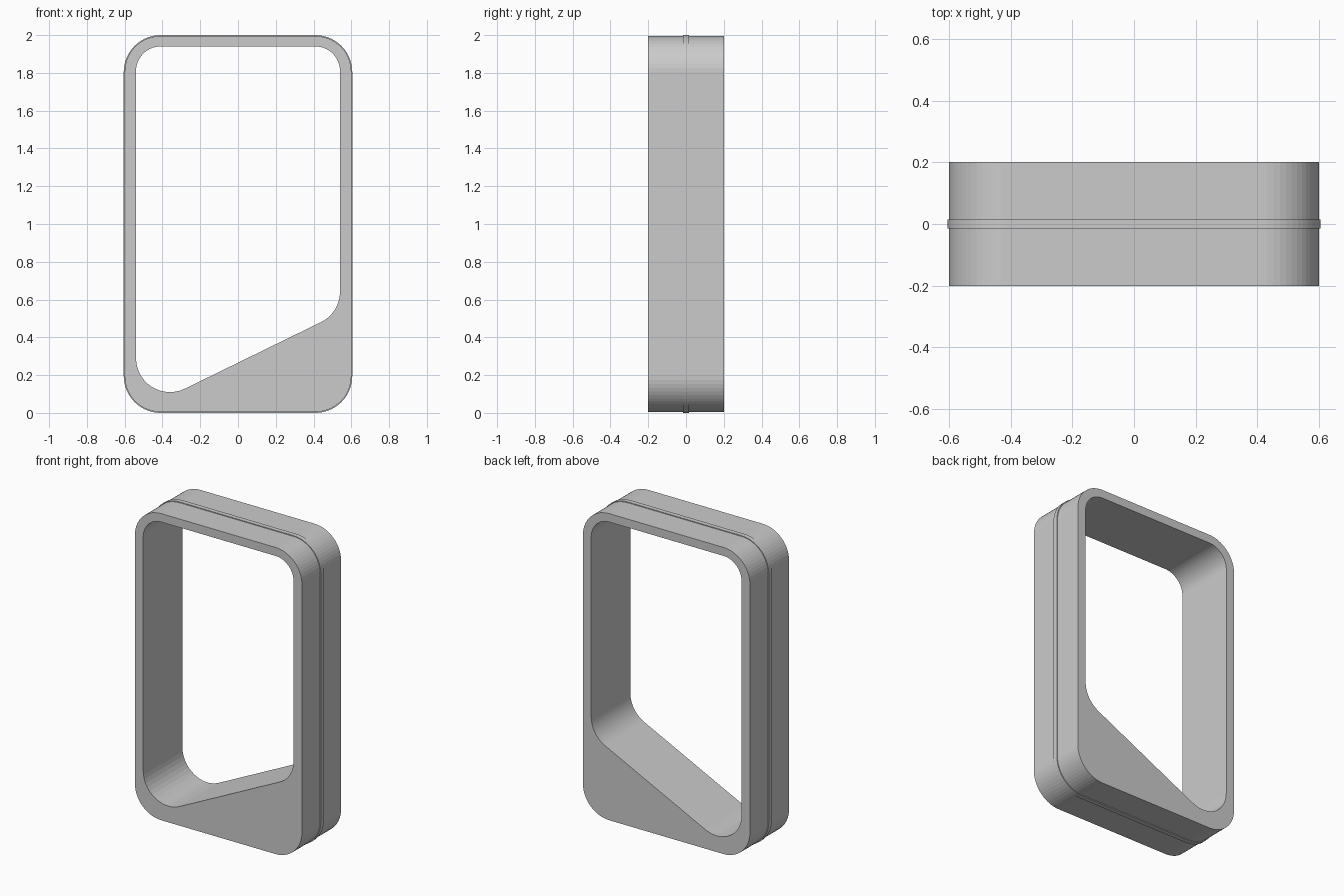
import bpy, bmesh, math

if "Cube" in bpy.data.objects:
    bpy.data.objects.remove(bpy.data.objects["Cube"])

grey = bpy.data.materials.new("light_grey")
grey.diffuse_color = (0.6, 0.6, 0.6, 1)
grey.use_nodes = True
grey.node_tree.nodes["Principled BSDF"].inputs["Base Color"].default_value = grey.diffuse_color


def arc(cx, cz, r, a0, a1, n=14):
    """Points of a corner arc in the xz plane, angles in degrees."""
    return [(cx + r * math.cos(math.radians(a0 + (a1 - a0) * i / n)),
             cz + r * math.sin(math.radians(a0 + (a1 - a0) * i / n)))
            for i in range(n + 1)]


def rounded_rect(hx, z0, z1, r):
    return (arc(hx - r, z0 + r, r, -90, 0) + arc(hx - r, z1 - r, r, 0, 90)
            + arc(-hx + r, z1 - r, r, 90, 180) + arc(-hx + r, z0 + r, r, 180, 270))


def ring(name, outer, inner, half_depth):
    """Solid between two closed profiles, extruded along y."""
    bm = bmesh.new()
    for loop in (outer, inner):
        vs = [bm.verts.new((x, -half_depth, z)) for x, z in loop]
        for a, b in zip(vs, vs[1:] + vs[:1]):
            bm.edges.new((a, b))
    bmesh.ops.triangle_fill(bm, use_beauty=True, use_dissolve=False,
                            edges=bm.edges[:], normal=(0, -1, 0))
    res = bmesh.ops.extrude_face_region(bm, geom=bm.faces[:], use_keep_orig=True)
    top = [g for g in res["geom"] if isinstance(g, bmesh.types.BMVert)]
    bmesh.ops.translate(bm, verts=top, vec=(0, 2 * half_depth, 0))
    bmesh.ops.recalc_face_normals(bm, faces=bm.faces[:])
    me = bpy.data.meshes.new(name)
    bm.to_mesh(me)
    bm.free()
    me.materials.append(grey)
    ob = bpy.data.objects.new(name, me)
    bpy.context.collection.objects.link(ob)
    return ob


# Main frame: rounded outside, opening with a sloping floor
slope = math.degrees(math.atan(0.49))
opening = (arc(-0.36, 0.29, 0.18, 180, 270 + slope)
           + arc(0.36, 0.642, 0.18, -90 + slope, 0)
           + arc(0.41, 1.81, 0.13, 0, 90)
           + arc(-0.41, 1.81, 0.13, 90, 180))
ring("frame", rounded_rect(0.6, 0.005, 1.995, 0.19), opening, 0.201)

# Thin raised band around the middle of the outer edge
ring("seam_band", rounded_rect(0.605, 0.0, 2.0, 0.195),
     rounded_rect(0.575, 0.03, 1.97, 0.165), 0.015)
